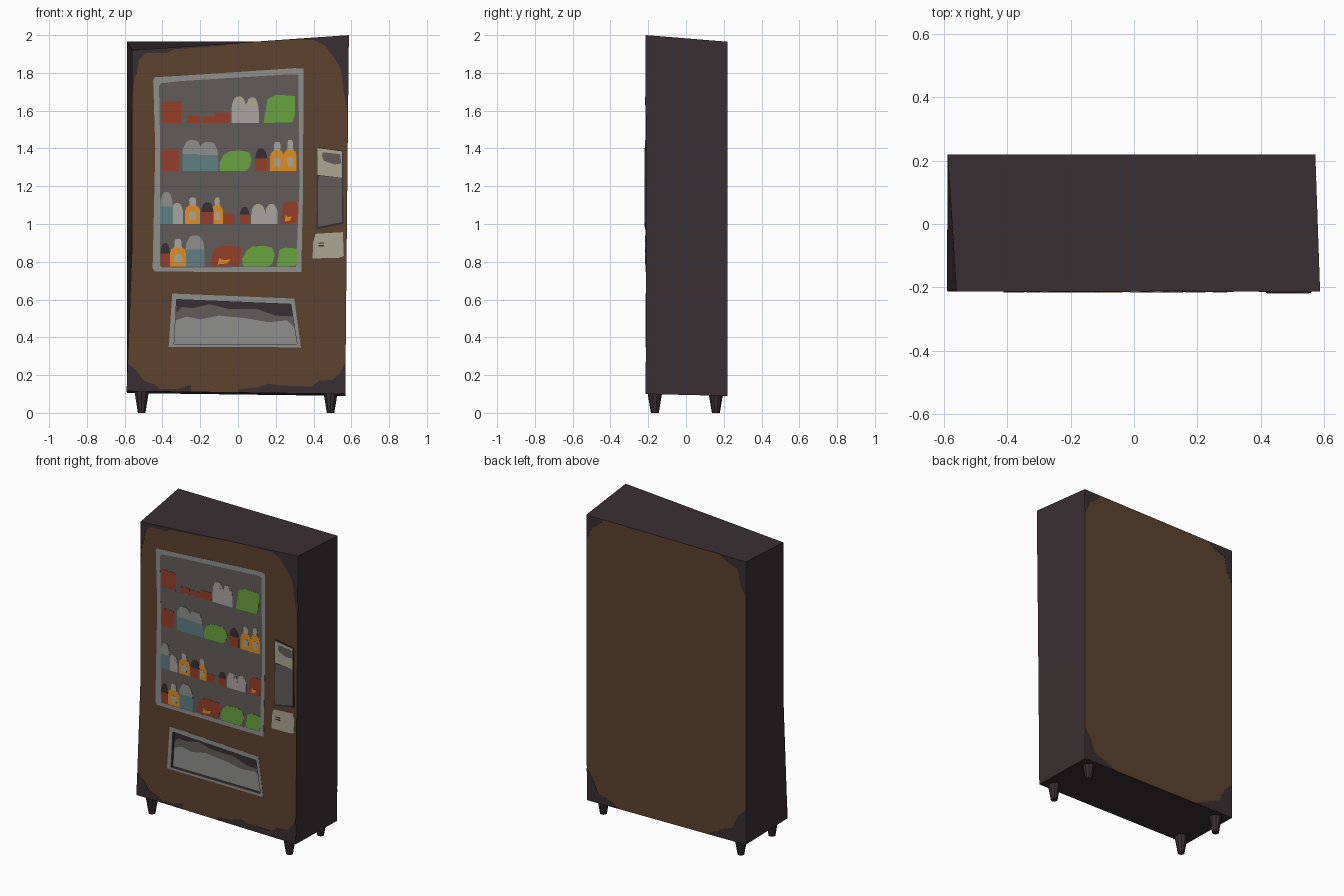
import bpy, bmesh, math

if "Cube" in bpy.data.objects:
    bpy.data.objects.remove(bpy.data.objects["Cube"])


def srgb(r, g, b):
    def lin(c):
        c /= 255
        return c / 12.92 if c <= 0.04045 else ((c + 0.055) / 1.055) ** 2.4
    return (lin(r), lin(g), lin(b), 1)


COLOURS = {
    "dark_metal": (58, 47, 50), "rust_brown": (93, 66, 46), "glass_grey": (98, 92, 88),
    "frame_grey": (143, 143, 141), "cream": (174, 166, 146), "red": (150, 62, 40),
    "orange": (220, 142, 36), "teal": (95, 126, 131), "green": (104, 162, 62),
    "pale_grey": (170, 166, 160),
}
MATS = {}
for name, c in COLOURS.items():
    m = bpy.data.materials.new(name)
    m.diffuse_color = srgb(*c)
    m.use_nodes = True
    m.node_tree.nodes["Principled BSDF"].inputs["Base Color"].default_value = m.diffuse_color
    MATS[name] = m

FRONT, BACK, STEP = -0.212, 0.219, 0.0014


def add_object(name, bm, *mats):
    bmesh.ops.recalc_face_normals(bm, faces=bm.faces)
    me = bpy.data.meshes.new(name)
    bm.to_mesh(me)
    bm.free()
    for k in mats:
        me.materials.append(MATS[k])
    ob = bpy.data.objects.new(name, me)
    bpy.context.collection.objects.link(ob)
    return ob


def slab(name, pts, y0, y1, *mats):
    """Outline in x,z extruded from y0 to y1."""
    bm = bmesh.new()
    f = bm.faces.new([bm.verts.new((x, y0, z)) for x, z in pts])
    r = bmesh.ops.extrude_face_region(bm, geom=[f])
    for v in r["geom"]:
        if isinstance(v, bmesh.types.BMVert):
            v.co.y = y1
    return add_object(name, bm, *mats)


def plate(name, pts, mat, layer=1, base=FRONT):
    """Thin plate lying on the front, one step proud per layer."""
    return slab(name, pts, base - (layer - 1) * STEP, base - layer * STEP, mat)


def frame(name, outer, inner, mat):
    """Flat border between two outlines with the same point count."""
    bm = bmesh.new()
    rings = [[bm.verts.new((x, y, z)) for x, z in p]
             for p, y in ((outer, FRONT), (outer, FRONT - STEP),
                          (inner, FRONT - STEP), (inner, FRONT))]
    n = len(outer)
    for k in range(4):
        a, b = rings[k], rings[(k + 1) % 4]
        for i in range(n):
            bm.faces.new((a[i], a[(i + 1) % n], b[(i + 1) % n], b[i]))
    return add_object(name, bm, mat)


# Crooked cabinet: rings of front-left, front-right, back-right, back-left
levels = [
    ((-0.59, 0.115), (0.568, 0.100), (0.568, 0.09), (-0.588, 0.105)),
    ((-0.562, 0.85), (0.575, 0.85), (0.57, 0.85), (-0.588, 0.85)),
    ((-0.56, 1.92), (0.587, 2.0), (0.572, 1.965), (-0.588, 1.965)),
]
bm = bmesh.new()
rings = [[bm.verts.new((x, (FRONT, FRONT, BACK, BACK)[i], z)) for i, (x, z) in enumerate(lv)]
         for lv in levels]
for a, b in zip(rings, rings[1:]):
    for i in range(4):
        f = bm.faces.new((a[i], a[(i + 1) % 4], b[(i + 1) % 4], b[i]))
        f.material_index = 1 if i in (0, 2) else 0      # brown front and back
bm.faces.new(rings[0])
bm.faces.new(rings[-1])
cabinet = add_object("cabinet", bm, "dark_metal", "rust_brown")

# Tapered legs
for sx, x in (("left", -0.51), ("right", 0.49)):
    for sy, y in (("front", -0.165), ("back", 0.158)):
        bm = bmesh.new()
        bmesh.ops.create_cone(bm, cap_ends=True, segments=10, radius1=0.021, radius2=0.041, depth=0.12)
        bmesh.ops.translate(bm, verts=bm.verts, vec=(x, y, 0.06))
        add_object(f"{sy}_{sx}_leg", bm, "dark_metal")

# Worn dark corners, front then back
front_wear = [
    [(-0.56, 1.92), (0.05, 1.962), (-0.1, 1.942), (-0.34, 1.925), (-0.38, 1.905), (-0.49, 1.905),
     (-0.525, 1.87), (-0.535, 1.80), (-0.55, 1.77), (-0.561, 1.62)],
    [(0.586, 1.998), (0.2, 1.972), (0.40, 1.975), (0.46, 1.945), (0.51, 1.88), (0.545, 1.82),
     (0.56, 1.70), (0.582, 1.58)],
    [(-0.589, 0.117), (-0.25, 0.111), (-0.25, 0.15), (-0.31, 0.128), (-0.41, 0.125), (-0.44, 0.15),
     (-0.50, 0.17), (-0.54, 0.23), (-0.585, 0.26)],
    [(0.567, 0.101), (0.569, 0.27), (0.54, 0.21), (0.50, 0.175), (0.43, 0.17), (0.39, 0.14),
     (0.22, 0.145), (0.16, 0.155), (0.10, 0.135), (0.0, 0.125), (0.0, 0.108)],
]
back_wear = [
    [(0.571, 1.963), (0.45, 1.963), (0.48, 1.92), (0.53, 1.89), (0.55, 1.84), (0.571, 1.81)],
    [(-0.587, 1.963), (-0.40, 1.963), (-0.45, 1.93), (-0.53, 1.90), (-0.55, 1.80), (-0.587, 1.74)],
    [(-0.587, 0.106), (-0.30, 0.102), (-0.40, 0.15), (-0.49, 0.19), (-0.53, 0.28), (-0.587, 0.33)],
    [(0.567, 0.092), (0.33, 0.094), (0.41, 0.13), (0.49, 0.16), (0.53, 0.26), (0.568, 0.30)],
]
for i, p in enumerate(front_wear):
    plate(f"front_worn_corner_{i}", p, "dark_metal")
for i, p in enumerate(back_wear):
    slab(f"back_worn_corner_{i}", p, BACK, BACK + 0.001, "dark_metal")

# Display window
w_out = [(-0.44, 1.777), (-0.30, 1.785), (0.30, 1.825), (0.346, 1.822), (0.345, 1.2), (0.335, 0.745),
         (-0.44, 0.748), (-0.452, 0.765), (-0.438, 1.4), (-0.449, 1.76)]
w_in = [(-0.41, 1.745), (-0.30, 1.757), (0.28, 1.793), (0.32, 1.79), (0.325, 1.2), (0.308, 0.772),
        (-0.40, 0.77), (-0.412, 0.78), (-0.412, 1.4), (-0.418, 1.73)]
frame("window_frame", w_out, w_in, "frame_grey")
plate("window_glass", w_in, "glass_grey", 0.8)

# Goods: right half outlines (half width, height), mirrored and scaled
BOTTLE = [(1, 0), (1, .5), (.85, .62), (.4, .72), (.4, .94), (.25, 1)]
NECK = [(.42, .70), (.46, .9), (.3, 1)]
DOME = [(1, .0), (1, .48), (.9, .72), (.6, .93), (.25, 1)]
DOME_TOP = [(1, .55), (.9, .75), (.6, .94), (.25, 1)]
BOX = [(.95, 0), (1, .1), (.97, .9), (.9, 1)]
LABEL = [(.45, .15), (.5, .4), (.3, .45)]
BAG = [(-.95, 0), (.6, 0), (.85, .15), (1, .55), (.85, .9), (.3, 1), (-.4, .95), (-.75, .75), (-1, .35)]
CRATE = [(-1, 0), (.8, .02), (.95, .3), (.97, .95), (-.2, 1), (-.75, .85)]
FLECK = [(-.5, .1), (.1, .15), (.35, .35), (-.1, .3), (-.4, .4)]
count = 0


def item(shape, mat, x0, x1, z0, z1, layer=2, mirror=True):
    global count
    count += 1
    pts = shape + [(-a, b) for a, b in reversed(shape)] if mirror else shape
    c, h = (x0 + x1) / 2, (x1 - x0) / 2
    plate(f"shelf_item_{count}", [(c + a * h, z0 + b * (z1 - z0)) for a, b in pts], mat, layer)


def orange_bottle(*b):
    item(BOTTLE, "orange", *b)
    item(NECK, "pale_grey", *b, 3)
    item(LABEL, "cream", *b, 3)


def sauce(*b):
    item(DOME, "red", *b)
    item(DOME_TOP, "dark_metal", *b, 3)


def pale_bottle(*b):
    item(DOME, "pale_grey", *b)
    item(NECK, "cream", *b, 3)


def jug(*b):
    item(DOME, "teal", *b)
    item(DOME_TOP, "frame_grey", *b, 3)


def red_box(*b):
    item(BOX, "red", *b)


def red_bag(*b):
    item(CRATE, "red", *b, 2, False)
    item(FLECK, "orange", *b, 3, False)


def green_bag(*b):
    item(BAG, "green", *b, 2, False)


def green_crate(*b):
    item(CRATE, "green", *b, 2, False)


shelves = [
    (1.535, [(red_box, -.405, -.30, .115), (red_box, -.27, -.20, .04), (red_box, -.195, -.12, .035),
             (red_box, -.125, -.045, .055), (pale_bottle, -.035, .045, .14),
             (pale_bottle, .04, .11, .135), (green_crate, .135, .305, .15)]),
    (1.28, [(red_box, -.405, -.315, .115), (jug, -.295, -.19, .165), (jug, -.21, -.105, .155),
            (green_bag, -.10, .072, .11), (sauce, .09, .155, .12),
            (orange_bottle, .17, .245, .155), (orange_bottle, .243, .31, .165)]),
    (1.0, [(jug, -.412, -.345, .17), (pale_bottle, -.355, -.29, .11), (orange_bottle, -.28, -.20, .14),
           (sauce, -.195, -.13, .115), (orange_bottle, -.14, -.08, .14), (red_box, -.08, -.02, .055),
           (sauce, .01, .06, .09), (pale_bottle, .07, .145, .105), (pale_bottle, .145, .21, .105),
           (red_bag, .225, .315, .12)]),
    (0.775, [(sauce, -.41, -.36, .125), (orange_bottle, -.36, -.275, .145), (jug, -.278, -.178, .165),
             (red_bag, -.15, .018, .11), (green_bag, .022, .195, .11), (green_crate, .205, .315, .10)]),
]
for z, row in shelves:
    for make, x0, x1, h in row:
        make(x0, x1, z, z + h)

# Delivery slot: shallow recess cut into the cabinet with a border
s_out = [(-0.348, 0.632), (0.298, 0.605), (0.333, 0.347), (-0.367, 0.35)]
s_in = [(-0.325, 0.60), (0.280, 0.575), (0.312, 0.365), (-0.338, 0.365)]
frame("slot_frame", s_out, s_in, "frame_grey")
cutter = slab("slot_cutter", s_in, FRONT - 0.05, FRONT + 0.02, "dark_metal", "rust_brown")
cutter.hide_render = True
cutter.display_type = "WIRE"
cut = cabinet.modifiers.new("slot_recess", "BOOLEAN")
cut.object = cutter
cut.solver = "EXACT"
FLOOR = FRONT + 0.02
plate("slot_flap", s_in, "frame_grey", 1, FLOOR)
plate("slot_grime", [s_in[0], s_in[1], (0.30, 0.45), (0.26, 0.49), (0.16, 0.48), (0.05, 0.50), (-0.1, 0.515),
                     (-0.2, 0.495), (-0.27, 0.51), (-0.33, 0.49)], "glass_grey", 2, FLOOR)
plate("slot_shadow_trim", [s_in[0], s_in[1], (0.29, 0.51), (0.2, 0.515), (0.1, 0.55), (-0.05, 0.55),
                           (-0.15, 0.575), (-0.24, 0.555), (-0.3, 0.56), (-0.325, 0.53)],
      "dark_metal", 3, FLOOR)

# Payment panel with display, and the coin return under it
slab("payment_panel", [(0.42, 1.408), (0.556, 1.388), (0.558, 1.0), (0.416, 0.972)],
     FRONT, FRONT - 0.006, "dark_metal")
PANEL = FRONT - 0.006
plate("panel_lower_face", [(0.425, 1.255), (0.55, 1.245), (0.55, 1.01), (0.423, 0.985)], "glass_grey", 1, PANEL)
plate("panel_upper_face", [(0.422, 1.402), (0.552, 1.384), (0.55, 1.245), (0.42, 1.26)], "cream", 1, PANEL)
plate("panel_display", [(0.45, 1.38), (0.54, 1.37), (0.548, 1.32), (0.51, 1.315), (0.455, 1.335), (0.443, 1.36)],
      "glass_grey", 1.4, PANEL)
plate("coin_return", [(0.41, 0.948), (0.555, 0.957), (0.56, 0.83), (0.53, 0.82), (0.395, 0.818), (0.397, 0.90)],
      "cream", 2)
for i in range(2):
    z = 0.882 + i * 0.014
    plate(f"coin_slit_{i}", [(0.425, z), (0.455, z), (0.455, z + 0.006), (0.425, z + 0.006)], "dark_metal", 3)
